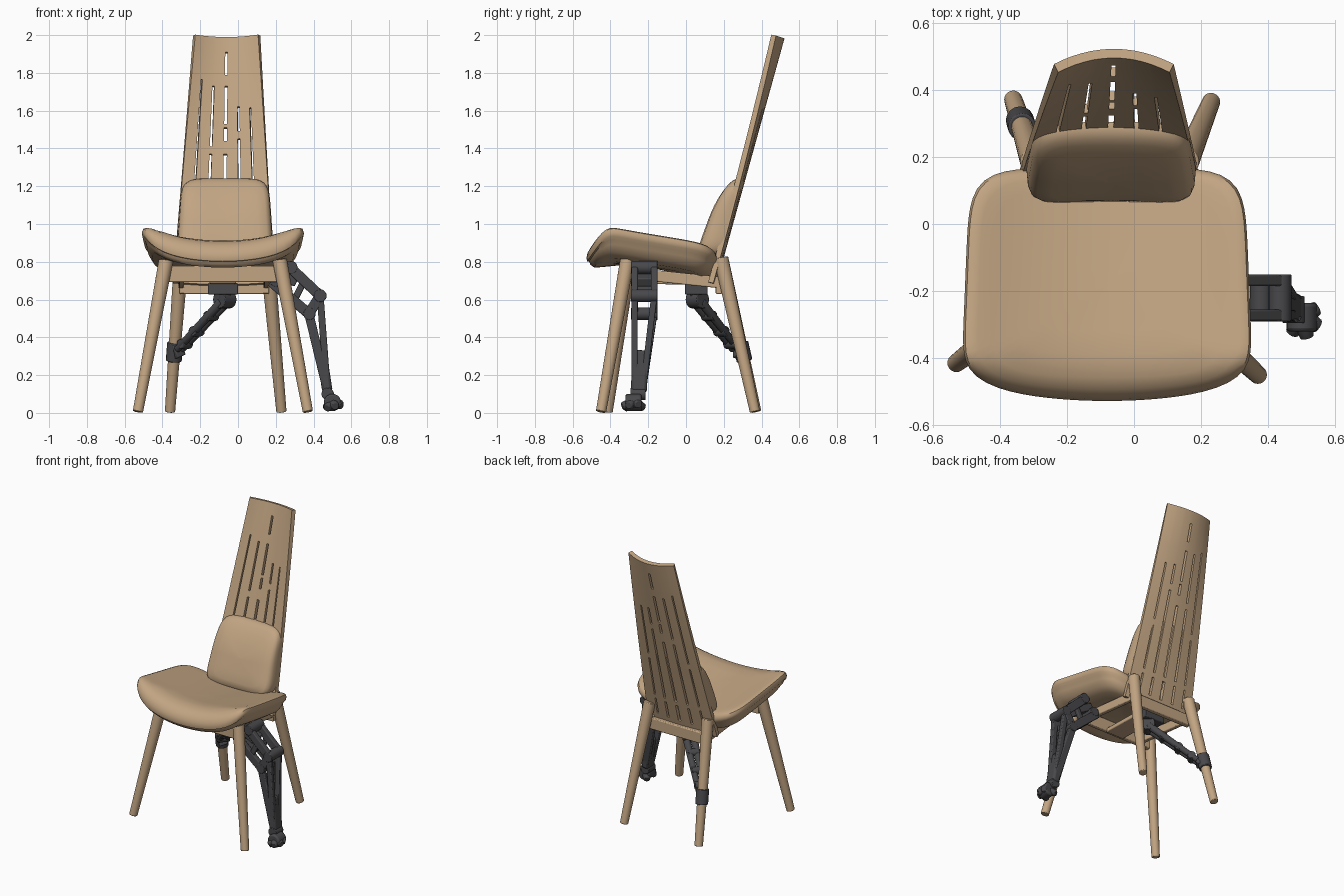
import bpy, bmesh, math
from mathutils import Vector, Matrix

cube = bpy.data.objects.get("Cube")
if cube:
    bpy.data.objects.remove(cube, do_unlink=True)


def material(name, rgb):
    m = bpy.data.materials.new(name)
    m.use_nodes = True
    m.diffuse_color = (*rgb, 1)
    m.node_tree.nodes["Principled BSDF"].inputs["Base Color"].default_value = (*rgb, 1)
    return m


WOOD = material("warm wood", (0.54, 0.375, 0.225))
METAL = material("dark metal", (0.065, 0.065, 0.07))
CX = -0.08  # middle of the chair body


def finish(name, bm, mat, bevel=0.0, thickness=0.0):
    bmesh.ops.recalc_face_normals(bm, faces=bm.faces)
    mesh = bpy.data.meshes.new(name)
    bm.to_mesh(mesh)
    bm.free()
    mesh.materials.append(mat)
    ob = bpy.data.objects.new(name, mesh)
    bpy.context.collection.objects.link(ob)
    bpy.ops.object.select_all(action="DESELECT")
    bpy.context.view_layer.objects.active = ob
    ob.select_set(True)
    if thickness:
        t = ob.modifiers.new("Thickness", "SOLIDIFY")
        t.thickness, t.offset = thickness, 0
        bpy.ops.object.modifier_apply(modifier=t.name)
    bpy.ops.object.shade_smooth_by_angle(angle=math.radians(40))
    if bevel:
        b = ob.modifiers.new("Bevel", "BEVEL")
        b.width, b.segments = bevel, 2


def aim(a, b):
    """Frame at the midpoint of a-b: z along it, y near world y (x if a-b runs along y)."""
    a, b = Vector(a), Vector(b)
    z = (b - a).normalized()
    side = Vector((0, 1, 0)) if abs(z.y) < 0.9 else Vector((1, 0, 0))
    x = side.cross(z).normalized()
    rot = Matrix((x, z.cross(x), z)).transposed().to_4x4()
    return Matrix.Translation((a + b) / 2) @ rot, (b - a).length


def rod(name, a, b, r1, r2, mat, sides=20, bevel=0.004):
    bm = bmesh.new()
    m, length = aim(a, b)
    bmesh.ops.create_cone(bm, cap_ends=True, segments=sides, radius1=r1,
                          radius2=r2, depth=length, matrix=m)
    finish(name, bm, mat, bevel)


def beam(name, a, b, wide, deep, mat=METAL, bevel=0.006):
    bm = bmesh.new()
    m, length = aim(a, b)
    bmesh.ops.create_cube(bm, size=1, matrix=m @ Matrix.Diagonal((wide, deep, length, 1)))
    finish(name, bm, mat, bevel)


def pad(name, rings, power, place, steps=96):
    """Closed cushion: rounded-square rings (scale, depth) mapped by place()."""
    bm = bmesh.new()
    loops = []
    for k, d in rings:
        loop = []
        for i in range(steps):
            a = 2 * math.pi * i / steps
            c, s = math.cos(a), math.sin(a)
            f = k * (abs(c) ** power + abs(s) ** power) ** (-1 / power)
            loop.append(bm.verts.new(place(f * c, f * s, d)))
        loops.append(loop)
    for p, q in zip(loops, loops[1:]):
        for i in range(steps):
            j = (i + 1) % steps
            bm.faces.new((p[i], p[j], q[j], q[i]))
    bm.faces.new(loops[0])
    bm.faces.new(loops[-1])
    finish(name, bm, WOOD)


# Saddle-shaped seat with a bowed, rolled front lip
def seat_point(u, v, d):
    y = -0.18 + 0.347 * v
    x = CX + u * (0.423 - 0.014 * v)
    z = 0.917 - 0.165 * (y + 0.42) + 0.08 * u * u
    if y < -0.4:
        z -= 5 * (y + 0.4) ** 2
    if v < 0:
        y += 0.055 * u * u * v * v
    return x, y, z - d


seat_rings = [(k / 10, 0) for k in (0.1, 2, 4, 6, 8, 9)]
seat_rings += [(0.95, 0.004), (0.985, 0.014), (1, 0.034), (0.99, 0.055), (0.96, 0.068),
               (0.94, 0.09), (0.88, 0.122), (0.78, 0.138), (0.5, 0.125), (0.25, 0.115), (0.01, 0.112)]
pad("seat", seat_rings, 6, seat_point)


# Padded lower back cushion
def cushion_point(u, v, d):
    z = 1.03 + 0.212 * v
    y = 0.242 + 0.3 * (z - 1.03) - d * (1.12 - 0.14 * v - 0.42 * max(0, v) ** 2) - 0.01 * u * u
    return -0.068 + u * (0.245 - 0.015 * v), y, z


pad("back_cushion", [(0.01, 0), (0.98, 0), (1, 0.03), (0.985, 0.065), (0.95, 0.084),
                     (0.88, 0.096), (0.7, 0.104), (0.4, 0.107), (0.01, 0.108)], 6, cushion_point)

# Tall curved backrest: a grid with slot cells left open, then thickened
SLOTS = {-0.7: [(0.76, 0.88), (0.91, 1.2), (1.24, 1.77)],
         -0.36: [(0.76, 0.88), (0.91, 1.38), (1.42, 1.74)],
         0.0: [(0.76, 0.88), (0.91, 1.38), (1.45, 1.52), (1.54, 1.74), (1.8, 1.92)],
         0.34: [(0.76, 0.88), (0.91, 1.46), (1.5, 1.63)],
         0.66: [(0.76, 0.88), (0.91, 1.2), (1.24, 1.62)]}


def half_slot(u):
    return 0.038 - 0.025 * abs(u)


us = {-1, 1, -0.85, 0.85, -0.53, 0.5, -0.18, 0.17}
zs = {0.69, 1.0, 1.1, 1.3, 1.6, 1.85, 2.0}
for u, spans in SLOTS.items():
    us |= {u - half_slot(u), u + half_slot(u)}
    for span in spans:
        zs |= set(span)
us, zs = sorted(us), sorted(zs)


def back_point(u, z):
    x = -0.06 - 0.012 * (2 - z) + u * (0.172 + 0.0735 * (2 - z))
    bow = 0.014 + 0.03 * ((z - 0.69) / 1.31) ** 2
    y = 0.508 + 0.277 * (z - 2) - bow * u * u
    return x, y, z - 0.014 * (1 - u * u)


def is_open(u, z):
    return any(abs(u - s) < half_slot(s) and any(a < z < b for a, b in spans)
               for s, spans in SLOTS.items())


bm = bmesh.new()
grid = [[bm.verts.new(back_point(u, z)) for u in us] for z in zs]
for j in range(len(zs) - 1):
    for i in range(len(us) - 1):
        if not is_open((us[i] + us[i + 1]) / 2, (zs[j] + zs[j + 1]) / 2):
            bm.faces.new((grid[j][i], grid[j][i + 1], grid[j + 1][i + 1], grid[j + 1][i]))
finish("backrest", bm, WOOD, thickness=0.028)

# Four splayed wooden legs
LEGS = {"front_right_leg": ((-0.53, -0.415, 0.006), (-0.375, -0.295, 0.84)),
        "front_left_leg": ((0.37, -0.45, 0.006), (0.215, -0.305, 0.84)),
        "back_right_leg": ((-0.36, 0.372, 0.006), (-0.3, 0.185, 0.82)),
        "back_left_leg": ((0.23, 0.365, 0.006), (0.155, 0.185, 0.82))}
for name, (foot, top) in LEGS.items():
    rod(name, foot, top, 0.027, 0.039, WOOD)

# Rails under the seat
beam("front_rail", (-0.37, -0.295, 0.735), (0.22, -0.295, 0.735), 0.085, 0.03, WOOD)
beam("back_rail", (-0.31, 0.175, 0.67), (0.165, 0.175, 0.67), 0.08, 0.035, WOOD)
for name, x in (("right_rail", -0.3), ("left_rail", 0.15)):
    beam(name, (x, -0.3, 0.74), (x, 0.18, 0.69), 0.06, 0.03, WOOD)
beam("middle_rail", (CX, -0.29, 0.7), (CX, 0.17, 0.69), 0.03, 0.14, WOOD)

# Mechanical left leg: open thigh frame and narrowing shin frame
MID = -0.22
for tag, s in (("front", -1), ("back", 1)):
    y = MID + s * 0.052
    hip_hi, hip_lo = (0.26, y, 0.785), (0.175, y, 0.695)
    knee_hi, knee_lo = (0.435, y, 0.62), (0.375, y, 0.525)
    ankle = (0.473, -0.25 + s * 0.022, 0.12)
    beam("thigh_upper_" + tag, hip_hi, knee_hi, 0.055, 0.034)
    beam("thigh_lower_" + tag, hip_lo, knee_lo, 0.055, 0.034)
    beam("thigh_brace_" + tag, (0.35, y, 0.7), (0.3, y, 0.6), 0.035, 0.025)
    beam("knee_link_" + tag, knee_lo, knee_hi, 0.055, 0.034)
    beam("shin_outer_" + tag, knee_hi, ankle, 0.036, 0.032)
    beam("shin_inner_" + tag, knee_lo, ankle, 0.048, 0.032)
for name, x, z, r in (("knee_upper_pin", 0.435, 0.62, 0.034), ("knee_lower_pin", 0.378, 0.525, 0.033),
                      ("hip_upper_pin", 0.28, 0.77, 0.035), ("hip_lower_pin", 0.2, 0.7, 0.033)):
    rod(name, (x, MID - 0.07, z), (x, MID + 0.07, z), r, r, METAL)
beam("hip_block", (0.2, MID, 0.75), (0.31, MID, 0.69), 0.05, 0.09)
beam("thigh_under_plate", (0.2, MID, 0.672), (0.29, MID, 0.595), 0.03, 0.1)
beam("shin_core", (0.44, -0.24, 0.33), (0.474, -0.25, 0.11), 0.055, 0.085, METAL, 0.015)

# Ankle and clawed foot
rod("ankle_pin", (0.475, -0.295, 0.1), (0.475, -0.215, 0.1), 0.033, 0.033, METAL)
rod("foot_hub", (0.5, -0.32, 0.055), (0.5, -0.235, 0.055), 0.046, 0.046, METAL, 20, 0.01)
for i, (x, y, z) in enumerate(((0.548, -0.25, 0.045), (0.55, -0.305, 0.04), (0.515, -0.338, 0.035),
                               (0.465, -0.225, 0.028), (0.47, -0.325, 0.025))):
    rod("toe_%d" % (i + 1), (0.5, -0.275, 0.055), (x, y, z), 0.034, 0.021, METAL, 10)

# Small mechanical arm under the seat gripping the back right leg
beam("arm_mount", (-0.16, 0.055, 0.657), (0, 0.055, 0.657), 0.06, 0.12)
rod("arm_shoulder", (-0.1, 0.03, 0.6), (-0.04, 0.09, 0.6), 0.047, 0.047, METAL)
beam("arm_neck", (-0.07, 0.055, 0.6), (-0.07, 0.055, 0.66), 0.06, 0.06)
start, end = Vector((-0.07, 0.06, 0.59)), Vector((-0.31, 0.265, 0.335))
across = (end - start).cross(Vector((0, 0, 1))).normalized() * 0.025
for tag, s in (("inner", -1), ("outer", 1)):
    rod("arm_bar_" + tag, start + s * across, end + s * across * 0.8, 0.025, 0.019, METAL, 10)
for i, t in enumerate((0.3, 0.62, 0.88)):
    p = start.lerp(end, t)
    rod("arm_pin_%d" % (i + 1), p - across * 1.5, p + across * 1.5, 0.027, 0.027, METAL, 12)
foot, top = (Vector(p) for p in LEGS["back_right_leg"])
rod("grip_clamp", foot.lerp(top, 0.33), foot.lerp(top, 0.45), 0.042, 0.042, METAL, 16)
beam("grip_knuckle", end, foot.lerp(top, 0.39), 0.075, 0.06)
